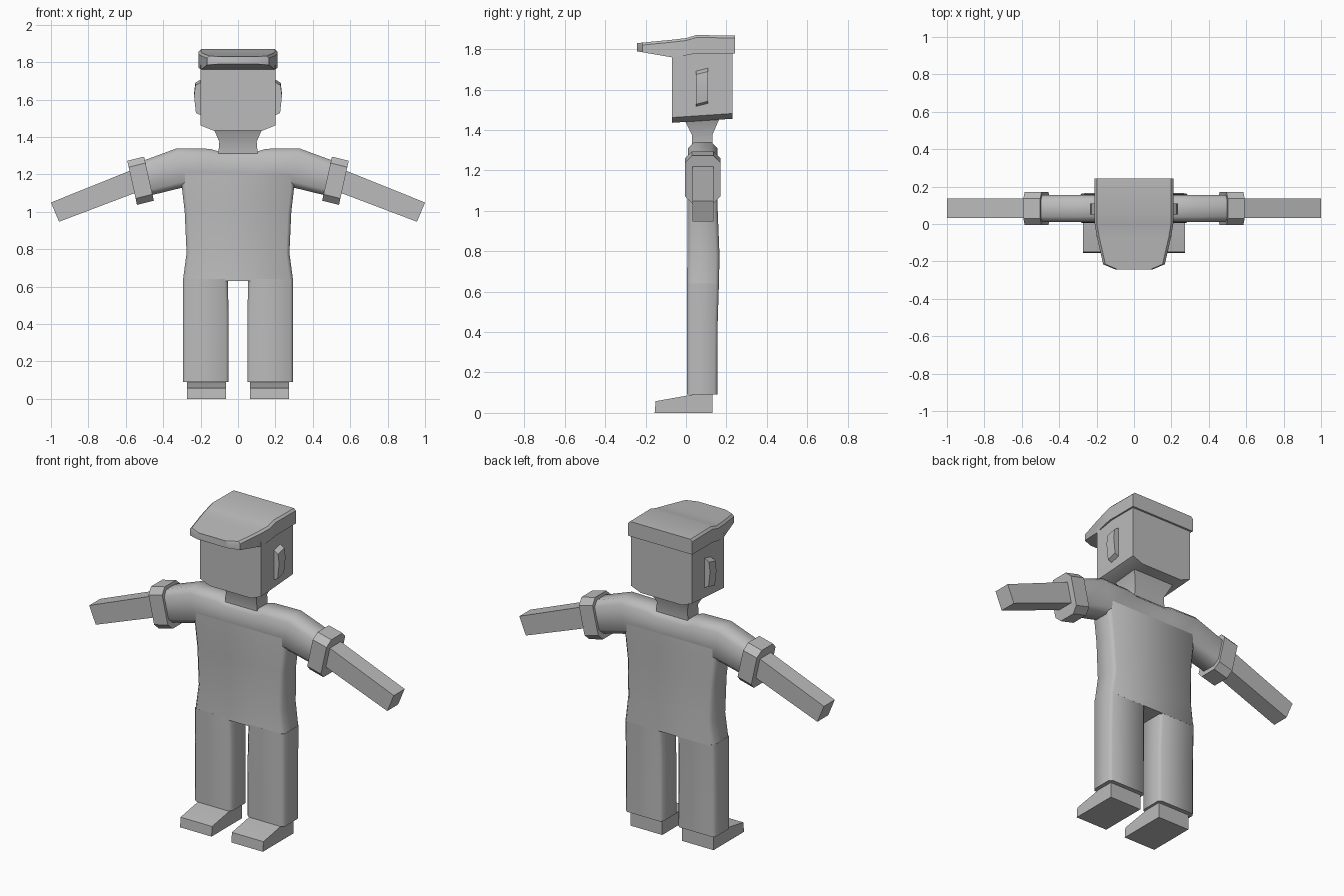
import bpy, bmesh, math

if "Cube" in bpy.data.objects:
    bpy.data.objects.remove(bpy.data.objects["Cube"])

cloth = bpy.data.materials.new("plain grey")
cloth.diffuse_color = (0.5, 0.5, 0.5, 1)
cloth.use_nodes = True
cloth.node_tree.nodes["Principled BSDF"].inputs["Base Color"].default_value = cloth.diffuse_color


def ring(p, q, y0, y1, c=0.0):
    """Chamfered rectangle spanning (x, z) points p to q, and y0 to y1."""
    length = math.dist(p, q)
    if c:
        shape = [(c, y0), (length - c, y0), (length, y0 + c), (length, y1 - c),
                 (length - c, y1), (c, y1), (0, y1 - c), (0, y0 + c)]
    else:
        shape = [(0, y0), (length, y0), (length, y1), (0, y1)]
    dx, dz = (q[0] - p[0]) / length, (q[1] - p[1]) / length
    return [(p[0] + dx * t, y, p[1] + dz * t) for t, y in shape]


def loft(name, rings, mirror=False, smooth=30):
    """Skin a row of matching rings and cap both ends."""
    bm = bmesh.new()
    rows = [[bm.verts.new(v) for v in r] for r in rings]
    n = len(rows[0])
    for a, b in zip(rows, rows[1:]):
        for i in range(n):
            j = (i + 1) % n
            bm.faces.new((a[i], a[j], b[j], b[i]))
    bm.faces.new(rows[0])
    bm.faces.new(rows[-1])
    bmesh.ops.recalc_face_normals(bm, faces=bm.faces)
    me = bpy.data.meshes.new(name)
    bm.to_mesh(me)
    bm.free()
    me.materials.append(cloth)
    ob = bpy.data.objects.new(name, me)
    bpy.context.collection.objects.link(ob)
    if mirror:
        ob.modifiers.new("Mirror", 'MIRROR')
    bpy.ops.object.select_all(action='DESELECT')
    ob.select_set(True)
    bpy.context.view_layer.objects.active = ob
    bpy.ops.object.shade_smooth_by_angle(angle=math.radians(smooth))
    return ob


def level(x, z, y0, y1, c=0.0):
    return ring((-x, z), (x, z), y0, y1, c)


# Overalls: torso, then shoulders running into both sleeves
loft("torso", [level(0.295, 0.63, 0.005, 0.163, 0.018),
               level(0.275, 0.78, 0.007, 0.166, 0.018),
               level(0.285, 1.0, 0.008, 0.157, 0.018),
               level(0.30, 1.13, 0.008, 0.157, 0.018),
               level(0.30, 1.28, 0.012, 0.153, 0.018)], smooth=50)
half = [((0.10, 1.12), (0.10, 1.322)), ((0.15, 1.12), (0.15, 1.337)),
        ((0.295, 1.13), (0.326, 1.34)), ((0.48, 1.085), (0.53, 1.265))]
spine = [((-p[0], p[1]), (-q[0], q[1])) for p, q in reversed(half)] + half
loft("shoulders_and_sleeves", [ring(p, q, 0.01, 0.155, 0.03) for p, q in spine], smooth=50)

# Trouser legs
loft("trouser_leg", [ring((0.05, 0.09), (0.295, 0.09), 0.005, 0.155, 0.015),
                     ring((0.05, 0.45), (0.295, 0.45), 0.005, 0.157, 0.015),
                     ring((0.055, 0.64), (0.295, 0.64), 0.005, 0.163, 0.015)],
     mirror=True, smooth=50)

# Rolled cuffs and bare forearms
loft("sleeve_cuff", [ring((0.45, 1.06), (0.502, 1.295), -0.005, 0.17, 0.035),
                     ring((0.54, 1.037), (0.592, 1.273), -0.005, 0.17, 0.035)], mirror=True)
loft("forearm", [ring((0.50, 1.12), (0.54, 1.235), 0.033, 0.135),
                 ring((0.957, 0.947), (1.0, 1.05), 0.033, 0.135)], mirror=True)

# Shoes, skinned across from inner to outer side
side = [(-0.155, 0), (0.13, 0), (0.13, 0.095), (0.03, 0.09), (-0.15, 0.058)]
loft("shoe", [[(x, y, z) for y, z in side] for x in (0.065, 0.272)], mirror=True)

# Neck flaring into the jaw
loft("neck", [level(0.107, 1.29, 0.03, 0.13), level(0.10, 1.375, 0.03, 0.13),
              level(0.135, 1.455, -0.01, 0.165)])


# Head with chamfered, slightly tilted jaw
def jaw(x, z):
    return [(-x, -0.07, z), (x, -0.07, z), (x, 0.23, z + 0.02), (-x, 0.23, z + 0.02)]


loft("head", [jaw(0.135, 1.436), jaw(0.2, 1.462), level(0.2, 1.785, -0.07, 0.23)])

# Ears
ear = [(0.195, 1.515), (0.225, 1.528), (0.235, 1.62), (0.228, 1.675), (0.195, 1.695)]
loft("ear", [[(x, y, z + dz) for x, z in ear] for y, dz in ((0.05, 0), (0.11, 0.015))],
     mirror=True)

# Peaked cap: sections from back to peak as (y, half width, bottom, top)
sections = [(0.242, 0.21, 1.78, 1.868), (0.05, 0.21, 1.78, 1.87), (0.0, 0.21, 1.77, 1.855),
            (-0.07, 0.198, 1.76, 1.847), (-0.215, 0.165, 1.785, 1.833),
            (-0.243, 0.10, 1.79, 1.83)]
loft("cap", [[(-w, y, b), (w, y, b), (w, y, t - 0.012), (w - 0.012, y, t),
              (-w + 0.012, y, t), (-w, y, t - 0.012)] for y, w, b, t in sections])
